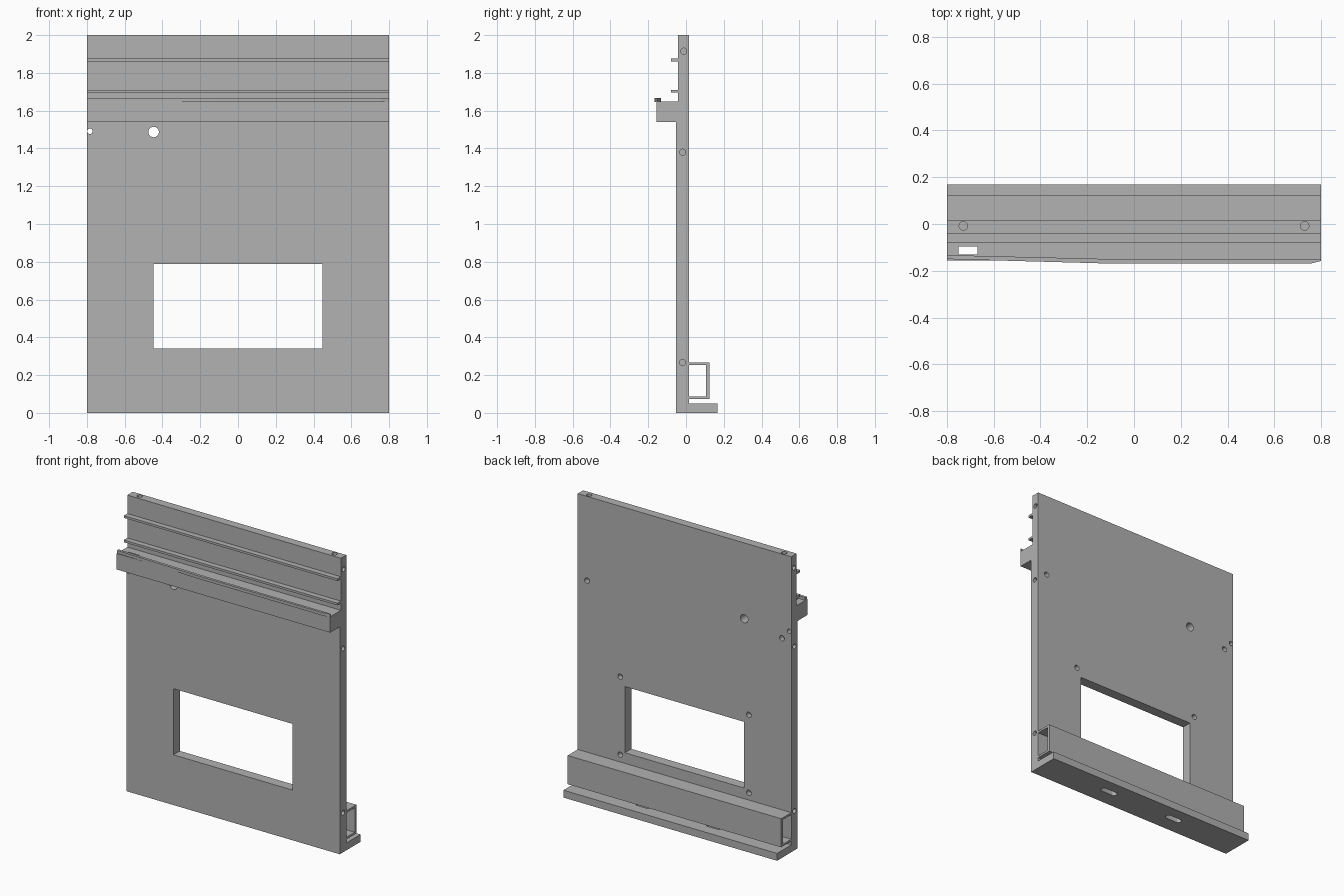
import bpy, bmesh
from mathutils import Matrix, Vector

cube = bpy.data.objects.get("Cube")
if cube:
    bpy.data.objects.remove(cube, do_unlink=True)

HALF = 0.8          # half width of the panel
BACK = 0.016        # rear face of the panel

grey = bpy.data.materials.new("plain_grey")
grey.use_nodes = True
grey.diffuse_color = (0.445, 0.445, 0.445, 1)
grey.node_tree.nodes["Principled BSDF"].inputs["Base Color"].default_value = grey.diffuse_color


def make_object(name, bm):
    bmesh.ops.recalc_face_normals(bm, faces=bm.faces)
    mesh = bpy.data.meshes.new(name)
    bm.to_mesh(mesh)
    bm.free()
    mesh.materials.append(grey)
    obj = bpy.data.objects.new(name, mesh)
    bpy.context.collection.objects.link(obj)
    return obj


def extrude(name, points, direction):
    """Sweep a closed outline along a direction."""
    bm = bmesh.new()
    face = bm.faces.new([bm.verts.new(p) for p in points])
    new = bmesh.ops.extrude_face_region(bm, geom=[face])["geom"]
    verts = [v for v in new if isinstance(v, bmesh.types.BMVert)]
    bmesh.ops.translate(bm, verts=verts, vec=direction)
    return make_object(name, bm)


def across(name, profile):
    """Sweep a (y, z) profile over the whole width."""
    return extrude(name, [(-HALF, y, z) for y, z in profile], (2 * HALF, 0, 0))


def add_box(bm, low, high):
    low, high = Vector(low), Vector(high)
    matrix = Matrix.Translation((low + high) / 2) @ Matrix.Diagonal((*(high - low), 1))
    bmesh.ops.create_cube(bm, size=1, matrix=matrix)


def add_hole(bm, centre, axis, radius, length, stretch=1):
    turn = Vector(axis).to_track_quat("Z", "Y").to_matrix().to_4x4()
    matrix = Matrix.Translation(centre) @ Matrix.Diagonal((stretch, 1, 1, 1)) @ turn
    bmesh.ops.create_cone(bm, cap_ends=True, segments=32, radius1=radius,
                          radius2=radius, depth=length, matrix=matrix)


# Panel with rear foot, front ledge and two ribs in one section
RIB, FACE = -0.079, -0.042
panel = across("panel", [
    (-0.053, 0), (0.168, 0), (0.168, 0.05), (BACK, 0.05), (BACK, 2), (FACE, 2),
    (FACE, 1.875), (RIB, 1.875), (RIB, 1.86), (FACE, 1.86),
    (FACE, 1.71), (RIB, 1.71), (RIB, 1.695), (FACE, 1.695),
    (FACE, 1.648), (-0.156, 1.648), (-0.156, 1.54), (-0.053, 1.54)])

# Hollow rail along the rear
across("rear_rail", [
    (0.01, 0.074), (0.124, 0.074), (0.124, 0.268), (0.01, 0.268),
    (0.01, 0.254), (0.107, 0.254), (0.107, 0.088), (0.01, 0.088)])

# Slightly bent strip lying on the ledge
strip = [(-0.8, -0.15), (-0.15, -0.168), (0.76, -0.168), (0.8, -0.158),
         (0.8, -0.152), (-0.1, -0.15), (-0.8, -0.133)]
extrude("ledge_strip", [(x, y, 1.647) for x, y in strip], (0, 0, 0.02))

# Window, ledge slot, and all drilled holes
cut = bmesh.new()
add_box(cut, (-0.447, -0.3, 0.34), (0.447, 0.3, 0.788))
add_box(cut, (-0.75, -0.13, 1.5), (-0.67, -0.097, 1.7))
add_hole(cut, (-0.447, 0, 1.487), (0, 1, 0), 0.028, 0.6)
add_hole(cut, (-0.784, 0, 1.491), (0, 1, 0), 0.0145, 0.6)
for side in (-1, 1):
    for x, z in ((0.73, 1.43), (0.482, 0.845), (0.482, 0.317)):
        add_hole(cut, (side * x, BACK, z), (0, 1, 0), 0.018, 0.07)
    for y, z in ((-0.012, 1.915), (-0.018, 1.38), (-0.018, 0.267)):
        add_hole(cut, (side * HALF, y, z), (1, 0, 0), 0.016, 0.1)
    add_hole(cut, (side * 0.73, -0.008, 2), (0, 0, 1), 0.018, 0.1)
# Rounded slots through the foot
for side in (-1, 1):
    slot = bmesh.new()
    add_hole(slot, (side * 0.265, 0.07, 0.02), (0, 0, 1), 0.02, 0.1)
    for v in slot.verts:
        offset = v.co.x - side * 0.265
        v.co.x += 0.04 if offset > 0 else -0.04
    temp = bpy.data.meshes.new("slot")
    slot.to_mesh(temp)
    slot.free()
    cut.from_mesh(temp)
    bpy.data.meshes.remove(temp)
cutter = make_object("cutter", cut)
cutter.hide_render = True

mod = panel.modifiers.new("openings", "BOOLEAN")
mod.operation = "DIFFERENCE"
mod.solver = "EXACT"
mod.object = cutter
bpy.ops.object.select_all(action="DESELECT")
panel.select_set(True)
bpy.context.view_layer.objects.active = panel
bpy.ops.object.modifier_apply(modifier=mod.name)
bpy.data.objects.remove(cutter, do_unlink=True)
bpy.ops.object.shade_smooth_by_angle()
